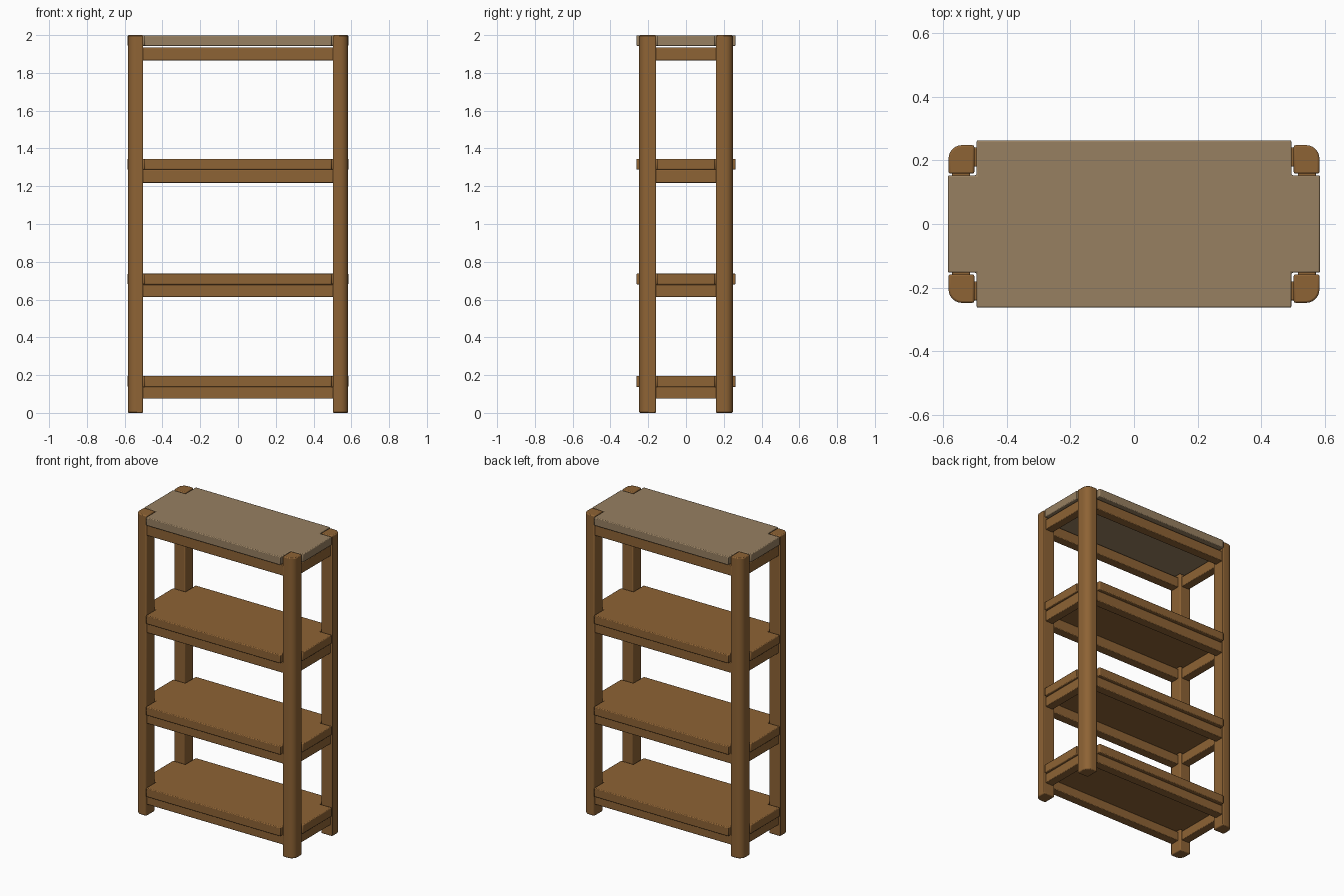
import bpy, bmesh
from math import sin, cos, pi, radians

if "Cube" in bpy.data.objects:
    bpy.data.objects.remove(bpy.data.objects["Cube"])


def material(name, rgb):
    m = bpy.data.materials.new(name)
    m.diffuse_color = (*rgb, 1)
    m.use_nodes = True
    m.node_tree.nodes["Principled BSDF"].inputs["Base Color"].default_value = m.diffuse_color
    return m


wood = material("wood", (0.27, 0.125, 0.035))
top_wood = material("pale_top", (0.31, 0.215, 0.12))


def prism(name, outline, z0, z1, mat, bevel):
    """Extrude an xy outline from z0 to z1 and soften its edges."""
    bm = bmesh.new()
    face = bm.faces.new([bm.verts.new((x, y, z0)) for x, y in outline])
    ext = bmesh.ops.extrude_face_region(bm, geom=[face])
    for v in ext["geom"]:
        if isinstance(v, bmesh.types.BMVert):
            v.co.z = z1
    bmesh.ops.recalc_face_normals(bm, faces=bm.faces)
    me = bpy.data.meshes.new(name)
    bm.to_mesh(me)
    bm.free()
    me.materials.append(mat)
    ob = bpy.data.objects.new(name, me)
    bpy.context.collection.objects.link(ob)
    mod = ob.modifiers.new("soft_edges", 'BEVEL')
    mod.width = bevel
    mod.segments = 2
    mod.limit_method = 'ANGLE'
    mod.angle_limit = radians(40)
    bpy.ops.object.select_all(action='DESELECT')
    ob.select_set(True)
    bpy.context.view_layer.objects.active = ob
    bpy.ops.object.shade_smooth_by_angle(angle=radians(30))
    return ob


def box(x0, x1, y0, y1):
    return [(x0, y0), (x1, y0), (x1, y1), (x0, y1)]


# Four posts, each with a large round on its outer corner
X0, X1, Y0, Y1, R = 0.502, 0.583, 0.158, 0.248, 0.042
arc = [(X1 - R + R * cos(i * pi / 12), Y1 - R + R * sin(i * pi / 12)) for i in range(7)]
post = [(X0, Y0), (X1, Y0)] + arc + [(X0, Y1)]
for sx, xn in ((-1, "left"), (1, "right")):
    for sy, yn in ((-1, "front"), (1, "back")):
        prism(f"{yn}_{xn}_post", [(sx * x, sy * y) for x, y in post],
              0.0, 2.0, wood, 0.006)

# Shelf outline with notched corners around the posts
A, B, C, D = 0.585, 0.495, 0.263, 0.153
notched = [(-B, -C), (B, -C), (B, -D), (A, -D), (A, D), (B, D),
           (B, C), (-B, C), (-B, D), (-A, D), (-A, -D), (-B, -D)]

# Shelves with supporting rails: board bottom, board top, rail bottom, rail top
levels = [(0.137, 0.196, 0.075, 0.137), (0.68, 0.737, 0.614, 0.68),
          (1.288, 1.345, 1.218, 1.288), (1.943, 1.998, 1.865, 1.934)]
for i, (b0, b1, r0, r1) in enumerate(levels):
    is_top = i == 3
    prism("top_board" if is_top else f"shelf_{i + 1}", notched, b0, b1,
          top_wood if is_top else wood, 0.005)
    for s, n in ((-1, "front"), (1, "back")):
        ys = sorted((s * 0.18, s * 0.24))
        prism(f"{n}_rail_{i + 1}", box(-0.505, 0.505, *ys), r0, r1, wood, 0.004)
    for s, n in ((-1, "left"), (1, "right")):
        xs = sorted((s * 0.515, s * 0.572))
        prism(f"{n}_rail_{i + 1}", box(*xs, -0.162, 0.162), r0, r1, wood, 0.004)
